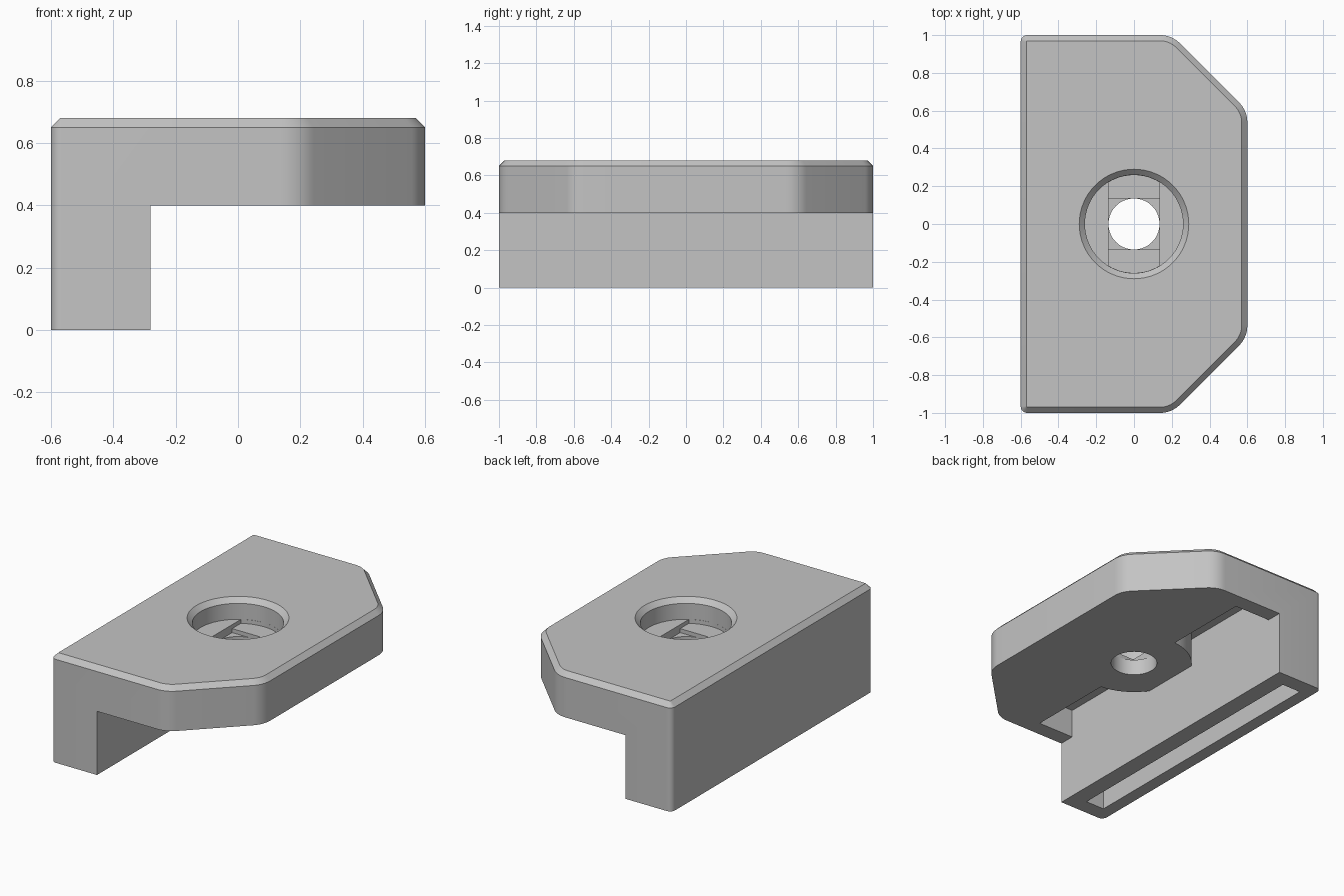
import bpy, bmesh, math
from mathutils import Matrix, Vector

cube = bpy.data.objects.get("Cube")
if cube:
    bpy.data.objects.remove(cube, do_unlink=True)

# Material
grey = bpy.data.materials.new("light grey plastic")
colour = (0.55, 0.55, 0.55, 1.0)
grey.use_nodes = True
grey.diffuse_color = colour
for node in grey.node_tree.nodes:
    if node.type == 'BSDF_PRINCIPLED':
        node.inputs["Base Color"].default_value = colour


def to_object(bm, name):
    bmesh.ops.recalc_face_normals(bm, faces=bm.faces)
    mesh = bpy.data.meshes.new(name)
    bm.to_mesh(mesh)
    bm.free()
    mesh.materials.append(grey)
    obj = bpy.data.objects.new(name, mesh)
    bpy.context.collection.objects.link(obj)
    return obj


def box(name, lo, hi):
    bm = bmesh.new()
    lo, hi = Vector(lo), Vector(hi)
    size = Matrix.Diagonal((*(hi - lo), 1))
    bmesh.ops.create_cube(bm, size=1, matrix=Matrix.Translation((lo + hi) / 2) @ size)
    return to_object(bm, name)


def cylinder(name, z0, z1, r0, r1=None):
    bm = bmesh.new()
    bmesh.ops.create_cone(bm, cap_ends=True, segments=64, radius1=r0,
                          radius2=r0 if r1 is None else r1, depth=z1 - z0,
                          matrix=Matrix.Translation((0, 0, (z0 + z1) / 2)))
    return to_object(bm, name)


def combine(target, tool, operation='DIFFERENCE'):
    """Apply a boolean and discard the tool object."""
    tool.hide_render = True
    mod = target.modifiers.new("cut", 'BOOLEAN')
    mod.operation = operation
    mod.solver = 'EXACT'
    mod.object = tool
    bpy.context.view_layer.update()
    graph = bpy.context.evaluated_depsgraph_get()
    mesh = bpy.data.meshes.new_from_object(target.evaluated_get(graph))
    target.modifiers.clear()
    target.data = mesh
    bpy.data.objects.remove(tool, do_unlink=True)


# Outer shell: rounded outline, extruded, with a chamfered top
half = [(-0.6, 1.0, 0.035), (0.2, 1.0, 0.15), (0.6, 0.6, 0.15)]
corners = half + [(x, -y, r) for x, y, r in reversed(half)]
outline = []
for i, (x, y, radius) in enumerate(corners):
    here = Vector((x, y))
    to_prev = (Vector(corners[i - 1][:2]) - here).normalized()
    to_next = (Vector(corners[(i + 1) % len(corners)][:2]) - here).normalized()
    half_angle = to_prev.angle(to_next) / 2
    centre = here + (to_prev + to_next).normalized() * radius / math.sin(half_angle)
    start = here + to_prev * radius / math.tan(half_angle) - centre
    sweep = math.pi - 2 * half_angle
    for k in range(9):
        outline.append(centre + Matrix.Rotation(-sweep * k / 8, 2) @ start)

bm = bmesh.new()
base = bm.faces.new([bm.verts.new((p.x, p.y, 0)) for p in outline])
top = bmesh.ops.extrude_face_region(bm, geom=[base], use_keep_orig=True)["geom"]
bmesh.ops.translate(bm, verts=[v for v in top if isinstance(v, bmesh.types.BMVert)],
                    vec=(0, 0, 0.65))
bmesh.ops.recalc_face_normals(bm, faces=bm.faces)
cap = max((f for f in bm.faces if len(f.verts) > 4), key=lambda f: f.calc_center_median().z)
bmesh.ops.inset_region(bm, faces=[cap], thickness=0.03, use_even_offset=True)
for v in cap.verts:
    v.co.z = 0.68
body = to_object(bm, "clamp_body")

# Step under the plate, leaving the leg
combine(body, box("step", (-0.28, -2, -1), (2, 2, 0.4)))

# Underside pocket, kept clear of the boss around the hole
pocket = box("pocket", (-0.28, -0.9, 0.3), (-0.03, 0.9, 0.58))
combine(pocket, cylinder("boss", 0.2, 0.7, 0.34))
combine(body, pocket)

# Long slot up into the leg
combine(body, box("leg_slot", (-0.52, -0.9, -0.1), (-0.39, 0.9, 0.58)))

# Screw hole: countersunk rim, head recess, two shallow steps, bore
combine(body, cylinder("rim", 0.65, 0.70, 0.26, 0.31))
combine(body, cylinder("head_recess", 0.55, 0.66, 0.26))
channel = box("channel", (-0.135, -1, 0.525), (0.135, 1, 0.56))
combine(channel, cylinder("channel_limit", 0.4, 0.7, 0.259), 'INTERSECT')
combine(body, channel)
combine(body, box("square_step", (-0.135, -0.135, 0.50), (0.135, 0.135, 0.53)))
combine(body, cylinder("bore", 0.3, 0.51, 0.135))

# Smooth the rounded walls, keep hard edges
bpy.ops.object.select_all(action='DESELECT')
body.select_set(True)
bpy.context.view_layer.objects.active = body
bpy.ops.object.shade_smooth_by_angle(angle=math.radians(30))
